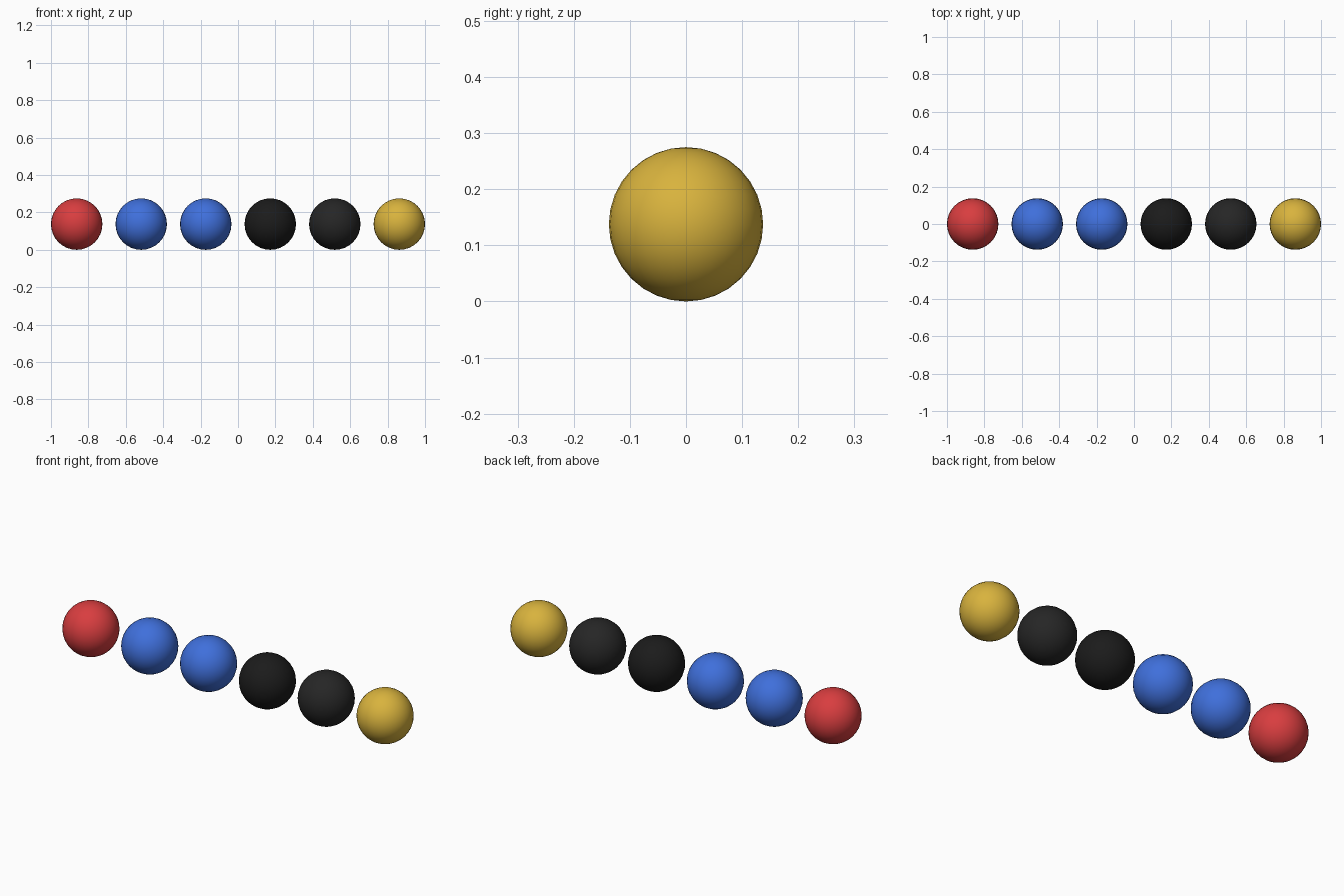
import bpy

if "Cube" in bpy.data.objects:
    bpy.data.objects.remove(bpy.data.objects["Cube"])

RADIUS = 0.1375
SPACING = 0.345

# Ball colours (linear values)
COLOURS = {
    "red": (0.69, 0.047, 0.05, 1),
    "blue": (0.05, 0.16, 0.71, 1),
    "black": (0.011, 0.011, 0.011, 1),
    "charcoal": (0.019, 0.019, 0.019, 1),
    "gold": (0.69, 0.45, 0.047, 1),
}
# Order from left to right
ORDER = ["red", "blue", "blue", "black", "charcoal", "gold"]

materials = {}
for name, colour in COLOURS.items():
    materials[name] = bpy.data.materials.new(name)
    materials[name].diffuse_color = colour

# Row of evenly spaced balls resting on the ground
for i, name in enumerate(ORDER):
    x = (i - (len(ORDER) - 1) / 2) * SPACING
    bpy.ops.mesh.primitive_uv_sphere_add(
        segments=32, ring_count=16, radius=RADIUS, location=(x, 0, RADIUS))
    ball = bpy.context.object
    ball.name = f"{name}_ball_{i + 1}"
    ball.data.materials.append(materials[name])
    bpy.ops.object.shade_smooth()

for m in bpy.data.materials:
    if m.users and not m.is_grease_pencil:
        m.use_nodes = True
        m.node_tree.nodes["Principled BSDF"].inputs["Base Color"].default_value = m.diffuse_color
